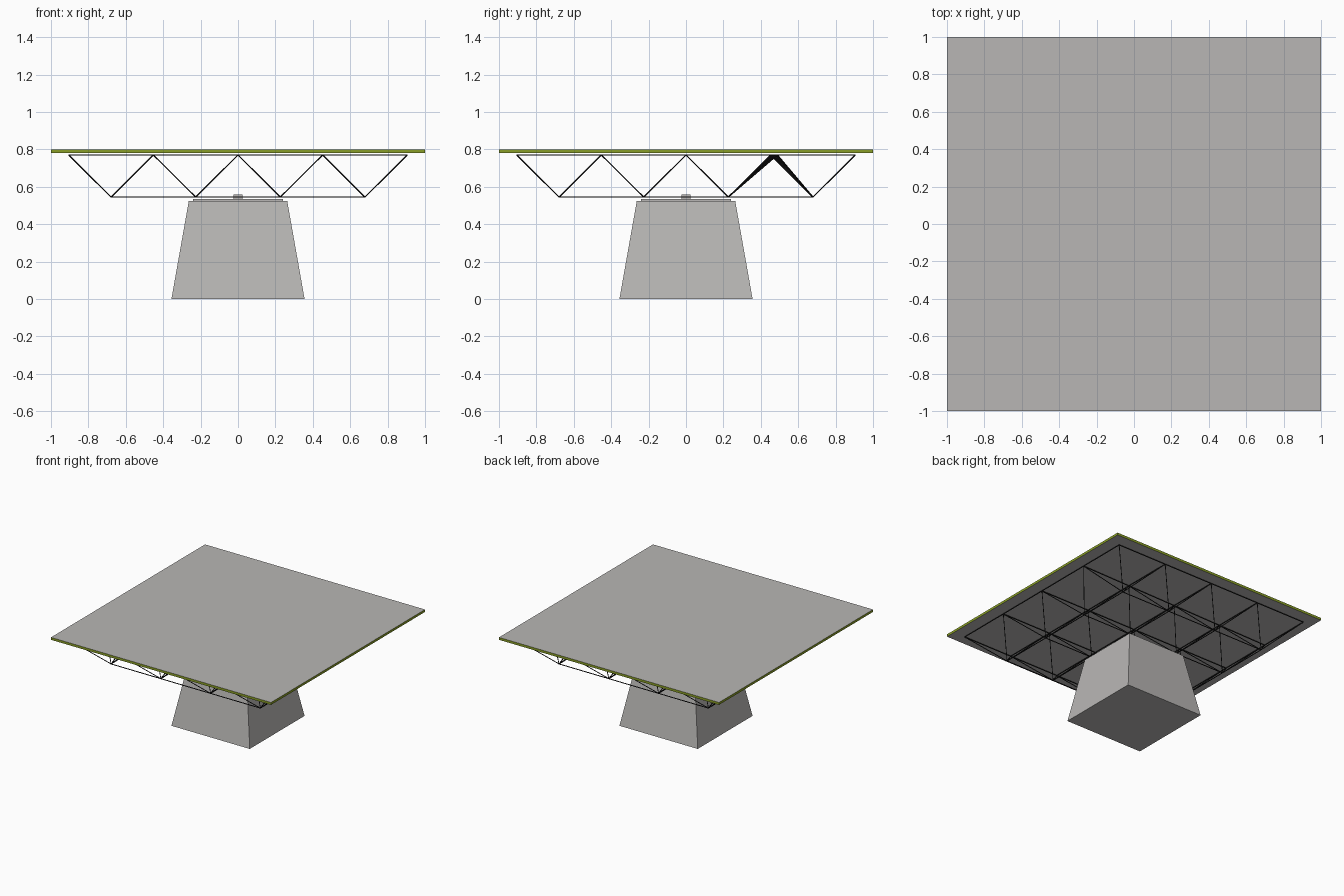
import bpy, bmesh
from mathutils import Vector, Matrix

cube = bpy.data.objects.get("Cube")
if cube:
    bpy.data.objects.remove(cube, do_unlink=True)


def material(name, r, g, b):
    m = bpy.data.materials.new(name)
    m.use_nodes = True
    m.diffuse_color = (r, g, b, 1)
    m.node_tree.nodes["Principled BSDF"].inputs["Base Color"].default_value = (r, g, b, 1)
    return m


grey = material("concrete grey", 0.48, 0.47, 0.46)
olive = material("olive green", 0.25, 0.34, 0.02)
black = material("frame black", 0.012, 0.012, 0.012)


def finish(bm, name, *mats):
    mesh = bpy.data.meshes.new(name)
    bmesh.ops.recalc_face_normals(bm, faces=bm.faces)
    bm.to_mesh(mesh)
    bm.free()
    for m in mats:
        mesh.materials.append(m)
    ob = bpy.data.objects.new(name, mesh)
    bpy.context.collection.objects.link(ob)
    return ob


def block(name, z0, z1, half_bottom, half_top, *mats):
    """Square block, tapered when the two half widths differ."""
    bm = bmesh.new()
    bmesh.ops.create_cube(bm, size=2)
    for v in bm.verts:
        half, z = (half_top, z1) if v.co.z > 0 else (half_bottom, z0)
        v.co = (v.co.x * half, v.co.y * half, z)
    # Side faces take the second colour when there is one
    bm.normal_update()
    for f in bm.faces:
        f.material_index = int(len(mats) > 1 and abs(f.normal.z) < 0.5)
    return finish(bm, name, *mats)


def bars(name, pairs, width=0.005):
    """Thin square bars between pairs of points."""
    bm = bmesh.new()
    for a, b in pairs:
        d = b - a
        rot = d.to_track_quat('Z', 'Y').to_matrix().to_4x4()
        size = Matrix.Diagonal((width, width, d.length, 1))
        bmesh.ops.create_cube(bm, size=1, matrix=Matrix.Translation((a + b) / 2) @ rot @ size)
    return finish(bm, name, black)


# Pedestal with bearing plate and pin
block("pedestal", 0, 0.525, 0.356, 0.263, grey)
block("bearing_plate", 0.525, 0.535, 0.24, 0.24, grey)
block("bearing_pin", 0.535, 0.56, 0.024, 0.024, grey)

# Roof slab with coloured rim
block("roof_slab", 0.78, 0.8, 1, 1, grey, olive)

# Space frame: upper node grid and lower grid offset by half a bay
BAY, TOP_Z, LOW_Z = 0.4525, 0.77, 0.545
top = {(i, j): Vector(((i - 2) * BAY, (j - 2) * BAY, TOP_Z)) for i in range(5) for j in range(5)}
low = {(i, j): Vector(((i - 1.5) * BAY, (j - 1.5) * BAY, LOW_Z)) for i in range(4) for j in range(4)}

# One upper row is slightly skewed
for i in range(5):
    top[i, 3].y += 0.009 * i


def grid_pairs(nodes):
    return [(p, nodes[i + di, j + dj]) for (i, j), p in nodes.items()
            for di, dj in ((1, 0), (0, 1)) if (i + di, j + dj) in nodes]


bars("upper_chords", grid_pairs(top))
bars("lower_chords", grid_pairs(low))
bars("diagonal_struts", [(p, top[i + di, j + dj]) for (i, j), p in low.items()
                         for di in (0, 1) for dj in (0, 1)])
